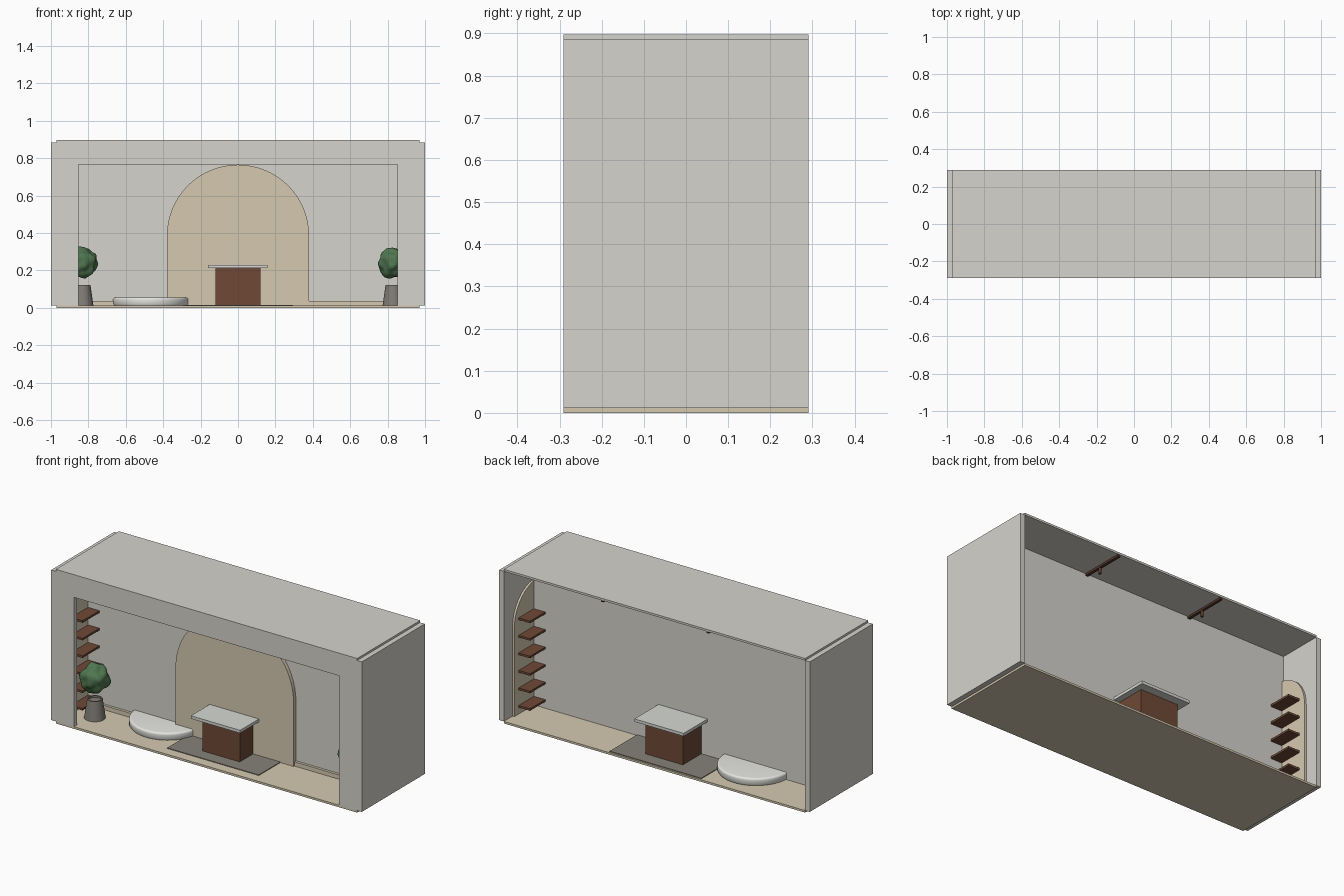
import bpy, bmesh, math
from mathutils import Vector, noise

old = bpy.data.objects.get("Cube")
if old:
    bpy.data.objects.remove(old, do_unlink=True)


def srgb(r, g, b):
    return [((c / 255 + 0.055) / 1.055) ** 2.4 for c in (r, g, b)] + [1.0]


def material(name, *rgb):
    m = bpy.data.materials.new(name)
    m.use_nodes = True
    m.diffuse_color = srgb(*rgb)
    m.node_tree.nodes["Principled BSDF"].inputs["Base Color"].default_value = srgb(*rgb)
    return m


plaster = material("plaster grey", 213, 211, 204)
beige = material("warm beige", 213, 201, 176)
wood = material("walnut wood", 110, 73, 54)
dark = material("dark brown", 84, 54, 40)
stone = material("pale stone", 214, 216, 211)
white = material("soft white", 228, 228, 224)
rug_grey = material("rug grey", 133, 130, 121)
pot_grey = material("pot grey", 128, 123, 118)
green = material("leaf green", 80, 118, 80)


def finish(name, bm, mat, smooth=False):
    bmesh.ops.recalc_face_normals(bm, faces=bm.faces)
    mesh = bpy.data.meshes.new(name)
    bm.to_mesh(mesh)
    bm.free()
    mesh.materials.append(mat)
    ob = bpy.data.objects.new(name, mesh)
    bpy.context.collection.objects.link(ob)
    if smooth:
        bpy.ops.object.select_all(action='DESELECT')
        ob.select_set(True)
        bpy.context.view_layer.objects.active = ob
        bpy.ops.object.shade_smooth_by_angle(angle=math.radians(40))
    return ob


def box(name, xs, ys, zs, mat):
    bm = bmesh.new()
    bmesh.ops.create_cube(bm, size=1)
    for v in bm.verts:
        v.co = [s[0] if c < 0 else s[1] for c, s in zip(v.co, (xs, ys, zs))]
    return finish(name, bm, mat)


def prism(name, outline, offset, mat):
    bm = bmesh.new()
    face = bm.faces.new([bm.verts.new(p) for p in outline])
    ext = bmesh.ops.extrude_face_region(bm, geom=[face])
    moved = [g for g in ext["geom"] if isinstance(g, bmesh.types.BMVert)]
    bmesh.ops.translate(bm, verts=moved, vec=offset)
    return finish(name, bm, mat)


def arch(radius, top, base, steps=32):
    # Round-headed outline as (across, height) pairs
    pts = [(-radius, base), (radius, base)]
    for i in range(steps + 1):
        a = math.pi * i / steps
        pts.append((radius * math.cos(a), top - radius + radius * math.sin(a)))
    return pts


def lathe(name, profile, centre, mat, steps=48):
    bm = bmesh.new()
    verts = [bm.verts.new((r, 0, z)) for r, z in profile]
    edges = [bm.edges.new(pair) for pair in zip(verts, verts[1:])]
    bmesh.ops.spin(bm, geom=verts + edges, axis=(0, 0, 1), cent=(0, 0, 0),
                   angle=math.tau, steps=steps)
    bmesh.ops.remove_doubles(bm, verts=bm.verts, dist=0.0001)
    bmesh.ops.translate(bm, verts=bm.verts, vec=centre)
    return finish(name, bm, mat, True)


FLOOR, CEIL, IN, DEEP = 0.012, 0.885, 0.97, 0.29
WALL_FRONT, WALL_BACK = -0.01, 0.03

# Shell: floor, roof, partition wall
box("floor", (-IN, IN), (-DEEP, DEEP), (0, FLOOR), beige)
box("roof", (-IN, IN), (-DEEP, DEEP), (CEIL, 0.897), plaster)
box("partition_wall", (-IN, IN), (WALL_FRONT, WALL_BACK), (FLOOR, CEIL), plaster)

# Front frame with its wide opening down to the floor
frame = [(-1, FLOOR), (-1, CEIL), (1, CEIL), (1, FLOOR),
         (0.853, FLOOR), (0.853, 0.765), (-0.853, 0.765), (-0.853, FLOOR)]
prism("front_frame", [(x, -DEEP, z) for x, z in frame], (0, 0.03, 0), plaster)

# Arched panel and skirting on the partition
prism("wall_arch", [(x, WALL_FRONT, z) for x, z in arch(0.38, 0.765, FLOOR)],
      (0, -0.022, 0), beige)

for side, s in (("right", -1), ("left", 1)):
    def span(a, b):
        return sorted((s * a, s * b))

    box(side + "_wall", span(IN, 1), (-DEEP + 0.03, DEEP), (FLOOR, CEIL), plaster)
    box(side + "_skirting", span(0.38, IN), (WALL_FRONT - 0.015, WALL_FRONT),
        (FLOOR, 0.037), beige)

    # Side niche panel with six shelves
    prism(side + "_side_arch", [(s * IN, y, z) for y, z in arch(0.21, 0.737, FLOOR)],
          (-s * 0.012, 0, 0), beige)
    for i in range(6):
        z = 0.05 + i * 0.102
        box(f"{side}_shelf_{i + 1}", span(0.885, IN), (-0.165, 0.17), (z, z + 0.012), wood)

    # Ceiling rail with spotlights
    box(side + "_light_rail", span(0.332, 0.348), (-0.25, 0.285), (CEIL - 0.012, CEIL), dark)
    for y in (-0.135, 0.135):
        lathe(side + "_spotlight", [(0, 0.84), (0.008, 0.84), (0.008, 0.875), (0, 0.875)],
              (s * 0.34, y, 0), dark, 16)

    # Potted plant
    place = Vector((s * 0.83, -0.13, 0))
    lathe(side + "_pot", [(0, FLOOR), (0.057, FLOOR), (0.041, 0.122), (0.034, 0.122),
                          (0.034, 0.112), (0, 0.112)], place, pot_grey, 32)
    bm = bmesh.new()
    bmesh.ops.create_icosphere(bm, subdivisions=4, radius=1)
    for v in bm.verts:
        lump = 1 + 0.22 * noise.noise(v.co * 1.9 + Vector((s * 3, 1, 2)))
        v.co = v.co * lump * 0.075
        v.co.z *= 1.08
        v.co += place + Vector((0, 0, 0.242))
    finish(side + "_foliage", bm, green, True)

# Rug and counter, running through the partition
box("rug", (-0.295, 0.295), (-0.23, 0.28), (FLOOR, 0.016), rug_grey)
box("counter_body", (-0.12, 0.12), (-0.155, 0.2), (0.016, 0.212), wood)
box("counter_top", (-0.16, 0.157), (-0.205, 0.25), (0.212, 0.229), stone)

# Low round bench with softened rim
rim = [(0.205 - 0.012 + 0.012 * math.cos(a), 0.043 + 0.012 * math.sin(a))
       for a in [math.pi / 2 * i / 5 for i in range(6)]]
lathe("round_bench", [(0, FLOOR), (0.2, FLOOR), (0.205, 0.02)] + rim + [(0, 0.055)],
      (-0.465, 0.02, 0), white, 64)
